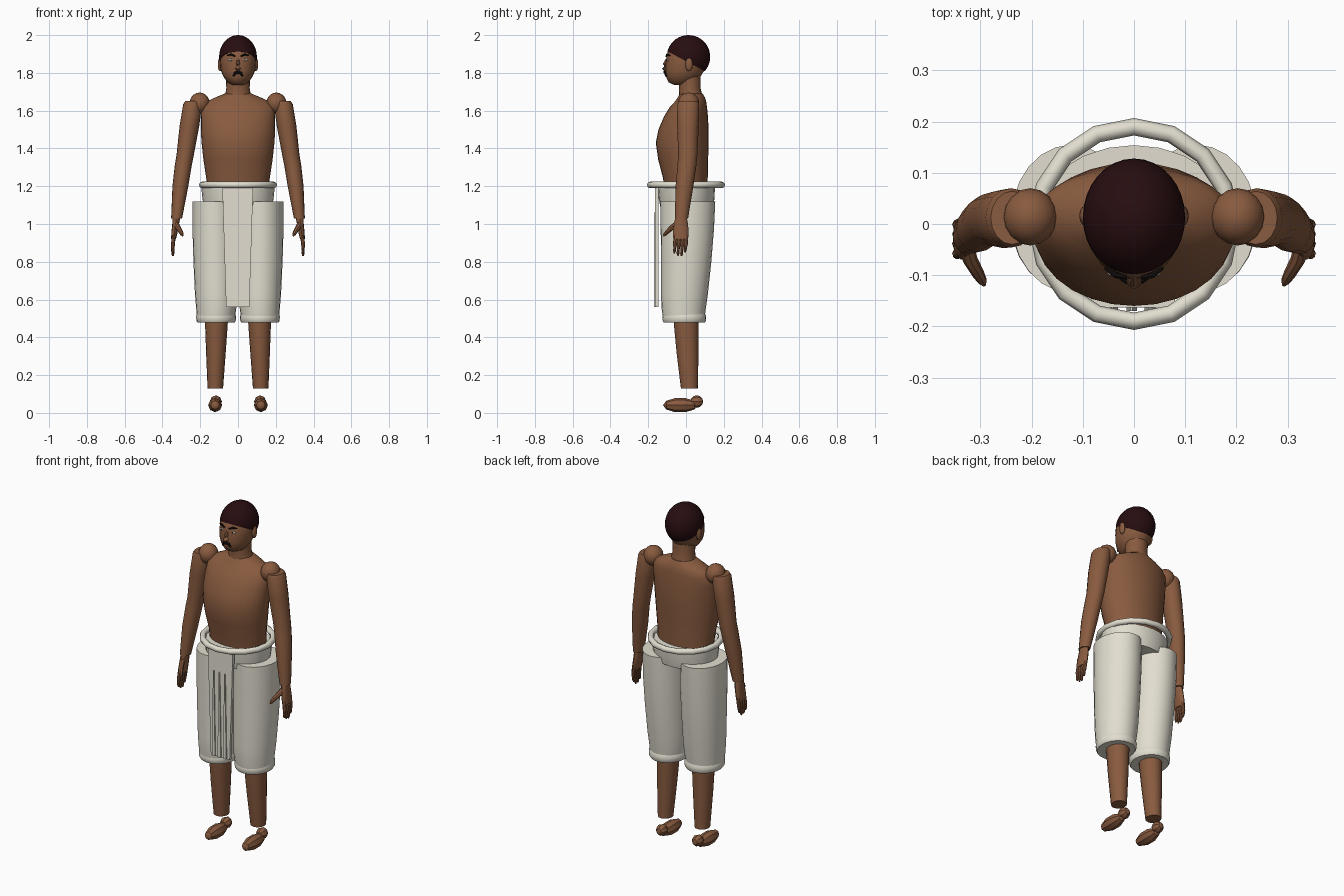
import bpy, bmesh, math
from mathutils import Vector, Matrix

if "Cube" in bpy.data.objects:
    bpy.data.objects.remove(bpy.data.objects["Cube"])


def material(name, r, g, b):
    m = bpy.data.materials.new(name)
    m.diffuse_color = (r, g, b, 1)
    m.use_nodes = True
    m.node_tree.nodes["Principled BSDF"].inputs["Base Color"].default_value = m.diffuse_color
    return m


SKIN = material("brown_skin", 0.25, 0.105, 0.05)
CLOTH = material("cream_cloth", 0.76, 0.73, 0.63)
HAIR = material("dark_hair", 0.02, 0.004, 0.005)
BLACK = material("black_brow", 0.008, 0.005, 0.005)
WHITE = material("eye_white", 0.8, 0.78, 0.72)


def finish(bm, name, mat, angle=40):
    bmesh.ops.recalc_face_normals(bm, faces=bm.faces)
    me = bpy.data.meshes.new(name)
    bm.to_mesh(me)
    bm.free()
    ob = bpy.data.objects.new(name, me)
    bpy.context.collection.objects.link(ob)
    me.materials.append(mat)
    bpy.ops.object.select_all(action='DESELECT')
    ob.select_set(True)
    bpy.context.view_layer.objects.active = ob
    bpy.ops.object.shade_smooth_by_angle(angle=math.radians(angle))
    return ob


def skin_rings(bm, rings):
    n = len(rings[0])
    for a, b in zip(rings, rings[1:]):
        for i in range(n):
            j = (i + 1) % n
            bm.faces.new((a[i], a[j], b[j], b[i]))
    bm.faces.new(rings[0])
    bm.faces.new(rings[-1])


def loft(name, mat, rows, n=20, side=1):
    """Stack of horizontal ellipses: (cx, cy, z, rx, ry)."""
    bm = bmesh.new()
    rings = []
    for cx, cy, z, rx, ry in rows:
        rings.append([bm.verts.new((side * (cx + rx * math.cos(t)), cy + ry * math.sin(t), z))
                      for t in (2 * math.pi * i / n for i in range(n))])
    skin_rings(bm, rings)
    return finish(bm, name, mat)


def tube(name, mat, rows, n=8, side=1):
    """Round tube through (x, y, z, r)."""
    bm = bmesh.new()
    pts = [Vector((side * r[0], r[1], r[2])) for r in rows]
    rings = []
    for k, p in enumerate(pts):
        d = pts[min(k + 1, len(pts) - 1)] - pts[max(k - 1, 0)]
        q = d.to_track_quat('Z', 'Y')
        rings.append([bm.verts.new(p + q @ Vector((math.cos(t), math.sin(t), 0)) * rows[k][3])
                      for t in (2 * math.pi * i / n for i in range(n))])
    skin_rings(bm, rings)
    return finish(bm, name, mat)


def ball(name, mat, loc, rad, seg=16, rings=10, rot=None, angle=40):
    bm = bmesh.new()
    bmesh.ops.create_uvsphere(bm, u_segments=seg, v_segments=rings, radius=1)
    m = Matrix.Translation(loc) @ Matrix.Diagonal((*rad, 1))
    if rot:
        m = m @ rot
    bmesh.ops.transform(bm, matrix=m, verts=bm.verts)
    return finish(bm, name, mat, angle)


# Head and neck
loft("head", SKIN, [(0, -.02, 1.735, .03, .04), (0, -.022, 1.75, .055, .07), (0, -.015, 1.78, .077, .091),
                    (0, -.007, 1.81, .09, .102), (0, .003, 1.87, .095, .109), (0, .006, 1.91, .092, .104),
                    (0, .01, 1.95, .07, .08), (0, .01, 1.98, .03, .04)], 24)
loft("neck", SKIN, [(0, .03, 1.62, .085, .075), (0, .025, 1.68, .068, .062),
                    (0, .02, 1.72, .062, .057), (0, .018, 1.79, .064, .06)])
tube("nose", SKIN, [(0, -.1, 1.875, .006), (0, -.112, 1.845, .011), (0, -.112, 1.825, .015), (0, -.105, 1.815, .01)])

# Hair cap cut by a plane sloping down to the back
bm = bmesh.new()
bmesh.ops.create_uvsphere(bm, u_segments=32, v_segments=20, radius=1)
bmesh.ops.transform(bm, matrix=Matrix.Translation((0, .013, 1.885)) @ Matrix.Diagonal((.1, .115, .115, 1)),
                    verts=bm.verts)
cut = bmesh.ops.bisect_plane(bm, geom=bm.verts[:] + bm.edges[:] + bm.faces[:], plane_co=(0, 0, 1.862),
                             plane_no=(0, .53, 1), clear_inner=True)
bmesh.ops.contextual_create(bm, geom=[e for e in cut["geom_cut"] if isinstance(e, bmesh.types.BMEdge)])
finish(bm, "hair", HAIR)

# Moustache
tube("moustache", BLACK, [(-.025, -.105, 1.782, .005), (-.016, -.108, 1.799, .008), (0, -.111, 1.804, .009),
                          (.016, -.108, 1.799, .008), (.025, -.105, 1.782, .005)])

# Torso
loft("torso", SKIN, [(0, .0, 1.17, .165, .115), (0, -.003, 1.24, .168, .118), (0, -.015, 1.34, .183, .132),
                     (0, -.02, 1.43, .193, .14), (0, -.013, 1.5, .197, .133), (0, .0, 1.57, .197, .116),
                     (0, .013, 1.62, .193, .098), (0, .024, 1.648, .168, .083), (0, .028, 1.67, .12, .072),
                     (0, .028, 1.69, .072, .06)], 28)

for s, tag in ((1, "left"), (-1, "right")):
    # Face details and ears
    ball(tag + "_eye", WHITE, (s * .037, -.0965, 1.869), (.014, .006, .006), 12, 8)
    ball(tag + "_pupil", BLACK, (s * .037, -.1015, 1.869), (.004, .002, .005), 8, 6)
    tube(tag + "_eyebrow", BLACK, [(.015, -.105, 1.888, .004), (.036, -.1, 1.898, .006),
                                   (.057, -.085, 1.892, .003)], side=s)
    ball(tag + "_ear", SKIN, (s * .095, .016, 1.845), (.012, .02, .036), 12, 8)

    # Shoulder joint and arm
    ball(tag + "_shoulder", SKIN, (s * .203, .014, 1.64), (.053, .056, .056))
    loft(tag + "_arm", SKIN, [(.238, .012, 1.65, .042, .052), (.24, .012, 1.635, .05, .058), (.257, .01, 1.52, .052, .057),
                              (.279, .01, 1.37, .046, .051), (.29, .005, 1.31, .045, .05),
                              (.305, -.008, 1.2, .042, .047), (.325, -.024, 1.03, .029, .035)], 16, s)

    # Hand with fingers and thumb
    loft(tag + "_palm", SKIN, [(.326, -.026, 1.04, .022, .029), (.33, -.027, 1.0, .018, .038),
                               (.337, -.028, .95, .016, .042), (.341, -.028, .92, .013, .039)], 12, s)
    for k, tip in enumerate((.845, .832, .83, .85)):
        y = -.056 + k * .019
        tube(f"{tag}_finger_{k + 1}", SKIN, [(.339, y, .94, .011), (.345, y - .002, .89, .0105),
                                             (.345, y - .005, tip + .012, .008), (.344, y - .006, tip, .004)], side=s)
    tube(tag + "_thumb", SKIN, [(.329, -.035, 1.01, .015), (.32, -.07, .985, .0145), (.304, -.098, .96, .012),
                                (.296, -.112, .945, .009), (.293, -.119, .937, .004)], side=s)

    # Bare leg, running up inside the trousers
    loft(tag + "_leg", SKIN, [(.12, .018, .13, .041, .045), (.117, .008, .32, .052, .058),
                              (.114, 0, .49, .061, .066), (.105, 0, .75, .075, .08), (.085, 0, 1.12, .085, .1)], 16, s)

    # Low-poly foot and heel
    rot = Matrix.Rotation(math.pi / 2, 4, 'X')
    ball(tag + "_foot", SKIN, (s * .121, -.03, .041), (.039, .092, .039), 8, 5, rot, 30)
    ball(tag + "_heel", SKIN, (s * .117, .057, .06), (.032, .034, .033), 8, 6, rot, 30)

    # Baggy trouser leg and rolled cuff
    loft(tag + "_trouser_leg", CLOTH, [(.117, -.012, .5, .1, .11), (.115, -.012, .56, .107, .118),
                                       (.116, -.008, .63, .112, .124), (.119, .001, .8, .117, .133),
                                       (.121, .007, .97, .12, .141), (.122, .01, 1.12, .118, .145)], 24, s)
    loft(tag + "_cuff", CLOTH, [(.116, -.009, .478, .098, .108), (.116, -.009, .487, .104, .114),
                                (.116, -.009, .51, .106, .116), (.116, -.009, .525, .1, .11)], 24, s)

# Waist wrap
loft("waist_band", CLOTH, [(0, .003, 1.085, .178, .138), (0, .003, 1.13, .188, .147), (0, .002, 1.2, .195, .152)], 24)

# Rolled waist ring
bm = bmesh.new()
grid = [[bm.verts.new(((.19 + .017 * math.cos(b)) * math.cos(a), (.19 + .017 * math.cos(b)) * math.sin(a),
                       1.207 + .017 * math.sin(b))) for b in (i * math.pi / 4 for i in range(8))]
        for a in (i * math.pi / 8 for i in range(16))]
for i in range(16):
    for j in range(8):
        p, q = grid[i], grid[(i + 1) % 16]
        bm.faces.new((p[j], q[j], q[(j + 1) % 8], p[(j + 1) % 8]))
finish(bm, "waist_ring", CLOTH, 60)


def panel(name, top, bottom, z0, z1, y0, y1):
    """Tapered hanging plate between z0 and z1."""
    bm = bmesh.new()
    rings = [[bm.verts.new((x, y, z)) for x, y in ((a, y0), (b, y0), (b, y1), (a, y1))]
             for (a, b), z in ((bottom, z0), (top, z1))]
    skin_rings(bm, rings)
    finish(bm, name, CLOTH, 30)


# Hanging front cloth with pleats
panel("front_cloth", (-.083, .08), (-.063, .06), .56, 1.195, -.163, -.146)
for k, x in enumerate((-.043, -.006, .03)):
    panel(f"pleat_{k + 1}", (x - .001, x + .003), (x - .009, x + .012), .56, 1.06, -.17, -.15)
